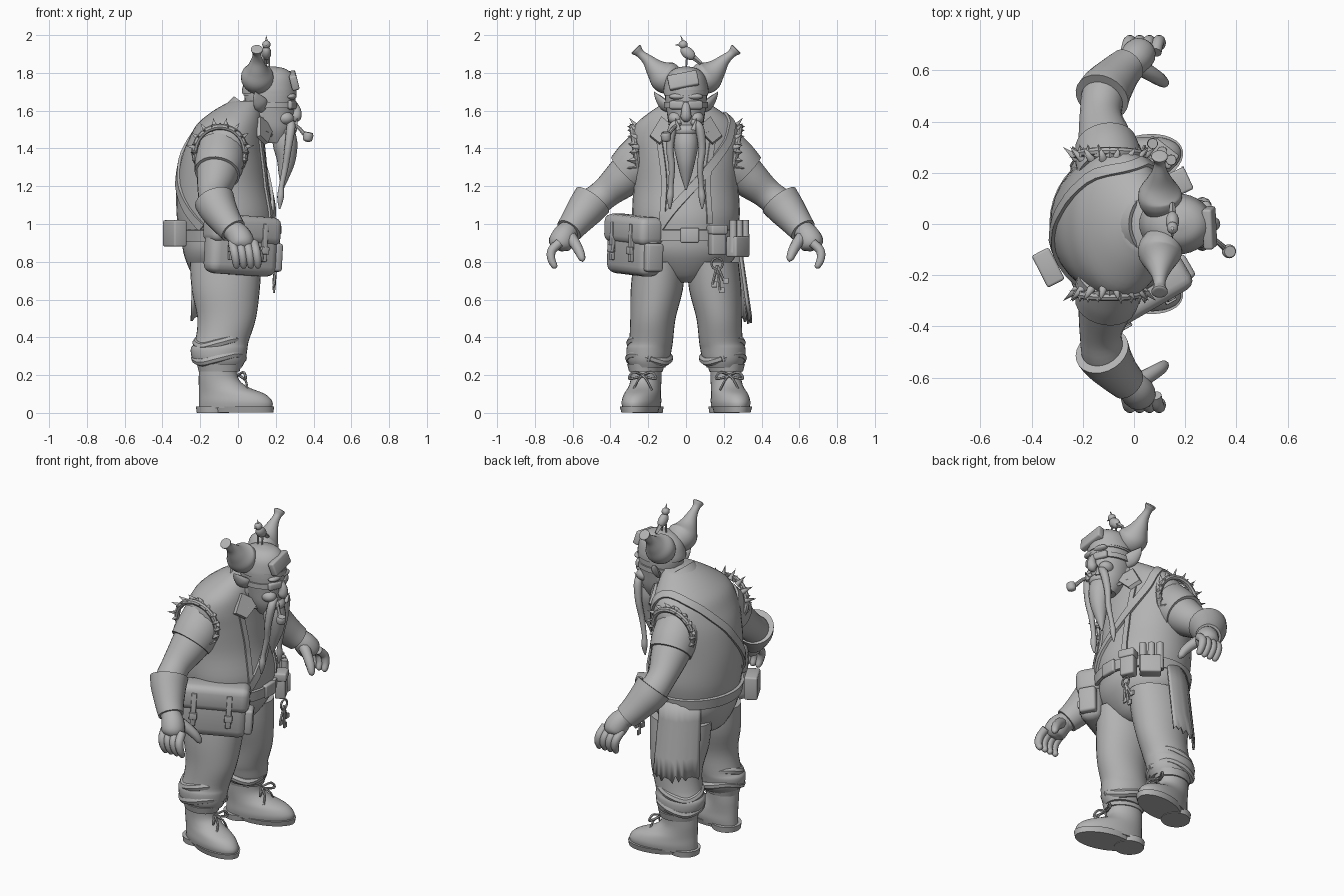
import bpy, bmesh, math, random
from mathutils import Vector, Matrix

random.seed(4)
if "Cube" in bpy.data.objects:
    bpy.data.objects.remove(bpy.data.objects["Cube"])
clay = bpy.data.materials.new("grey_clay")
clay.use_nodes = True
clay.diffuse_color = (.45, .45, .45, 1)
clay.node_tree.nodes["Principled BSDF"].inputs["Base Color"].default_value = (.45, .45, .45, 1)
made = []
shift = Matrix.Translation

def finish(name, bm, matrix=Matrix()):
    mesh = bpy.data.meshes.new(name)
    bmesh.ops.recalc_face_normals(bm, faces=bm.faces)
    bm.to_mesh(mesh)
    bm.free()
    mesh.materials.append(clay)
    thing = bpy.data.objects.new(name, mesh)
    bpy.context.collection.objects.link(thing)
    thing.matrix_world = matrix
    made.append(thing)
    return thing

def skin(name, rings, matrix=Matrix(), closed=False):
    bm = bmesh.new()
    rows = [[bm.verts.new(p) for p in ring] for ring in rings]
    for a, b in zip(rows, rows[1:] + (rows[:1] if closed else [])):
        for i in range(len(a)):
            bm.faces.new((a[i - 1], a[i], b[i], b[i - 1]))
    if not closed:
        bm.faces.new(rows[0])
        bm.faces.new(rows[-1])
    return finish(name, bm, matrix)

def circle(count, stop=math.tau):
    return [stop * i / count for i in range(count)]

def spline(rows, t):
    """Smooth interpolation through rows of equal length, t from 0 to 1."""
    i = min(int(t * (len(rows) - 1)), len(rows) - 2)
    f = t * (len(rows) - 1) - i
    near = [rows[max(0, min(len(rows) - 1, k))] for k in range(i - 1, i + 3)]
    return [.5 * (2 * q + (r - p) * f + (2 * p - 5 * q + 4 * r - s) * f * f + (3 * q - p - 3 * r + s) * f ** 3)
            for p, q, r, s in zip(*near)]

def loft(name, rows, matrix=Matrix()):
    """Stacked ellipses, each row is z, centre x, centre y, radius x, radius y."""
    steps = 4 * (len(rows) - 1)
    levels = [spline(rows, k / steps) for k in range(steps + 1)]
    return skin(name, [[(cx + rx * math.cos(a), cy + ry * math.sin(a), z) for a in circle(32)]
                       for z, cx, cy, rx, ry in levels], matrix)

def tube(name, rows, side=1, sides=16, flat=1):
    """Round sweep, each row is x, y, z, radius."""
    steps = 5 * (len(rows) - 1)
    spots = [spline(rows, k / steps) for k in range(steps + 1)]
    path = [Vector((x, y * side, z)) for x, y, z, r in spots]
    rings, u = [], None
    for k, p in enumerate(path):
        way = (path[min(k + 1, steps)] - path[max(k - 1, 0)]).normalized()
        u = (u - way * u.dot(way)).normalized() if u else way.orthogonal().normalized()
        v, r = way.cross(u) * flat, max(spots[k][3], .001)
        rings.append([p + r * (u * math.cos(a) + v * math.sin(a)) for a in circle(sides)])
    return skin(name, rings)

def band(name, path, normals, width, thick, closed=False):
    rings, n = [], len(path)
    for k, (p, out) in enumerate(zip(path, normals)):
        ahead = path[(k + 1) % n if closed else min(k + 1, n - 1)]
        behind = path[k - 1 if closed else max(k - 1, 0)]
        out = out.normalized()
        across = (ahead - behind).normalized().cross(out) * width / 2
        rings.append([p + across * i + out * thick * j for i, j in ((-1, -1), (1, -1), (1, 1), (-1, 1))])
    return skin(name, rings, closed=closed)

def box(name, size, matrix, bevel=.01):
    bm = bmesh.new()
    bmesh.ops.create_cube(bm, size=1, matrix=Matrix.Diagonal((*size, 1)))
    bmesh.ops.bevel(bm, geom=bm.edges[:], offset=bevel, segments=3, affect="EDGES", profile=.5)
    return finish(name, bm, matrix)

def ball(name, place, size, matrix=Matrix()):
    bm = bmesh.new()
    bmesh.ops.create_uvsphere(bm, u_segments=20, v_segments=12, radius=1)
    return finish(name, bm, shift(place) @ matrix @ Matrix.Diagonal((*size, 1)))

def cone(name, base, tip, radius, end=0, sides=10):
    base, way = Vector(base), Vector(tip) - Vector(base)
    bm = bmesh.new()
    bmesh.ops.create_cone(bm, cap_ends=True, segments=sides, radius1=radius, radius2=end, depth=way.length)
    return finish(name, bm, shift(base + way / 2) @ way.to_track_quat("Z", "Y").to_matrix().to_4x4())

def at(x, y, z, turn=0, tilt=0):
    return shift((x, y, z)) @ Matrix.Rotation(math.radians(turn), 4, "Z") @ Matrix.Rotation(tilt, 4, "Y")

# Torso and hips
TORSO = [(.95, -.06, 0, .25, .27), (1.05, -.065, 0, .26, .285), (1.2, -.08, 0, .245, .28), (1.35, -.075, 0, .225, .29),
         (1.45, -.06, 0, .2, .295), (1.53, -.04, 0, .175, .265), (1.6, 0, 0, .13, .18), (1.65, .04, 0, .08, .1)]
loft("vest_torso", TORSO)
loft("trouser_hips", [(.69, -.08, 0, .1, .06), (.73, -.08, 0, .16, .17), (.85, -.065, 0, .225, .275), (.97, -.06, 0, .235, .265)])

def torso_point(z, a):
    lo, hi = next((p for p in zip(TORSO, TORSO[1:]) if z <= p[1][0]), TORSO[-2:])
    f = (z - lo[0]) / (hi[0] - lo[0])
    z, cx, cy, rx, ry = (p + (q - p) * f for p, q in zip(lo, hi))
    return Vector((cx + rx * math.cos(a), ry * math.sin(a), z))

def on_torso(z, degrees, lift=0):
    """Point and outward normal on the torso at a height and heading."""
    a = math.radians(degrees)
    around = torso_point(z, a + .05) - torso_point(z, a - .05)
    n = around.cross(torso_point(z + .03, a) - torso_point(z - .03, a)).normalized()
    return torso_point(z, a) + n * lift, n

def torso_band(name, rows, width, thick, closed=False):
    spots = [on_torso(*spline(rows, k / 40), thick * .8) for k in range(40 if closed else 41)]
    band(name, *zip(*spots), width, thick, closed)

# Belt, bag strap and vest edges
torso_band("belt", [(.94, 0), (.94, 180), (.94, 360)], .06, .01, True)
torso_band("bag_strap", [(.95, -35), (1.1, -10), (1.25, 17), (1.4, 42), (1.53, 65), (1.57, 100),
                         (1.52, 140), (1.4, 167), (1.25, 190), (1.1, 215), (.98, 240)], .045, .008)
for side in (1, -1):
    torso_band("vest_front_edge", [(1.0, side * 26), (1.25, side * 24), (1.5, side * 30)], .03, .006)

# Collar
ring = circle(32)
flat_out = [Vector((math.cos(a), math.sin(a), 0)) for a in ring]
band("collar", [Vector((.06 + .105 * n.x, .135 * n.y, 1.565 - .075 * n.x)) for n in flat_out],
     [n + Vector((0, 0, 1)) for n in flat_out], .085, .008, True)
for side in (1, -1):
    corners = [(.1, .13, 1.56), (.17, .06, 1.5), (.14, .14, 1.42), (.1, .19, 1.46)]
    skin("collar_lapel", [[(x + d, y * side, z + d / 2) for x, y, z in corners] for d in (0, .02)])

for side, label in ((1, "left_"), (-1, "right_")):
    # Trouser leg with slouched folds
    loft(label + "leg", [(.24, -.09, side * .2, .11, .09), (.28, -.1, side * .2, .14, .112), (.34, -.1, side * .195, .15, .12),
                         (.38, -.085, side * .185, .142, .116), (.5, -.06, side * .175, .155, .12),
                         (.65, -.065, side * .155, .18, .138), (.8, -.065, side * .14, .19, .138)])
    for z, r in ((.29, .125), (.37, .118)):
        tube(label + "trouser_fold", [(r * math.cos(a) - .1, .195 + r * .83 * math.sin(a), z + .02 * math.sin(2 * a), .024)
                                      for a in circle(8) + [math.tau]], side, 8)
    # Boot with sole, heel, cuff and laces
    foot = at(-.09, side * .215, 0, side * 15)
    loft(label + "boot", [(.025, .08, 0, .2, .09), (.06, .08, 0, .2, .095), (.1, .06, 0, .18, .09),
                          (.14, .01, 0, .13, .082), (.19, -.015, 0, .105, .08), (.28, -.01, 0, .105, .085)], foot)
    loft(label + "sole", [(.003, .115, 0, .17, .09), (.035, .115, 0, .175, .1)], foot)
    loft(label + "heel", [(0, -.045, 0, .085, .08), (.035, -.045, 0, .09, .085)], foot)
    loft(label + "boot_cuff", [(.22, -.01, 0, .11, .088), (.26, -.01, 0, .12, .098)], foot)
    for y in (.05, -.05):
        tube(label + "lace_loop", [(0, .23, .2, .007), (.03, .23 + y, .215, .007), (.04, .23 + y * 1.4, .18, .007), (.01, .23, .195, .007)], side, 6)
        tube(label + "lace_end", [(0, .23, .2, .006), (.04, .23 + y / 2, .17, .006), (.05, .23 + y, .12, .006)], side, 6)
    # Arm, sleeve and gauntlet
    tube(label + "arm", [(-.09, .19, 1.38, .125), (-.1, .26, 1.31, .118), (-.115, .335, 1.24, .104), (-.13, .43, 1.16, .082),
                         (-.11, .525, 1.08, .085), (-.04, .61, .98, .06), (0, .64, .93, .05)], side, 24)
    tube(label + "sleeve", [(-.09, .19, 1.39, .13), (-.1, .26, 1.32, .13), (-.11, .31, 1.27, .121)], side, 24)
    tube(label + "gauntlet", [(-.125, .495, 1.125, .108), (-.105, .53, 1.08, .1), (-.06, .585, 1.01, .082), (-.025, .62, .965, .072)], side, 24)
    # Hand
    tube(label + "palm", [(-.03, .615, .98, .05), (.005, .645, .935, .065), (.025, .67, .89, .062), (.03, .68, .865, .03)], side)
    for x in (-.03, .008, .046, .084):
        tube(label + "finger", [(x, .67, .9, .024), (x + .01, .71, .86, .024), (x + .018, .713, .815, .022),
                                (x + .022, .695, .775, .016), (x + .022, .69, .765, .002)], side, 10)
    tube(label + "thumb", [(.01, .62, .94, .035), (.06, .59, .9, .03), (.1, .565, .855, .026), (.12, .55, .815, .018), (.122, .548, .8, .002)], side, 10)
    # Ragged armhole with spikes
    def rim(a, r, y):
        return (r * math.cos(a) - .095, side * y, 1.38 + r * math.sin(a))
    tube(label + "armhole_rim", [(*rim(a, .135, .265 + .02 * math.sin(a)), .016) for a in circle(12) + [math.tau]], 1, 8)
    for a in circle(20):
        cone(label + "torn_edge", rim(a, .135, .265), rim(a, .145, .295 + .02 * random.random()), .022, 0, 4)
    for a in circle(8, math.pi):
        cone(label + "shoulder_spike", rim(a + .2, .13, .255), rim(a + .2, .185, .3), .017)
    # Horn, ear, tusk, whisker and eyewear
    tube(label + "horn", [(.11, .04, 1.75, .06), (.105, .08, 1.765, .082), (.1, .12, 1.785, .084), (.1, .16, 1.82, .056),
                          (.1, .2, 1.865, .032), (.1, .24, 1.9, .022), (.1, .265, 1.925, .032), (.1, .268, 1.928, .01)], side, 24)
    tube(label + "ear", [(.14, .08, 1.61, .03), (.12, .12, 1.635, .04), (.1, .15, 1.67, .025), (.09, .17, 1.7, .002)], side, 12, .5)
    cone(label + "tusk", (.3, side * .04, 1.5), (.315, side * .055, 1.56), .014)
    tube(label + "whisker", [(.28, .03, 1.545, .015), (.28, .07, 1.51, .024), (.265, .085, 1.4, .02), (.25, .075, 1.3, .017),
                             (.23, .08, 1.2, .014), (.225, .085, 1.14, .018), (.22, .085, 1.08, .004)], side, 10)
    ball(label + "cheek", (.25, side * .055, 1.56), (.045, .04, .035))
    box(label + "goggle_lens", (.03, .085, .045), at(.285, side * .048, 1.63, side * 22), .012)
    ball(label + "brow", (.28, side * .04, 1.675), (.03, .05, .018))

# Head, neck and helmet
loft("head", [(1.43, .2, 0, .05, .05), (1.5, .185, 0, .1, .085), (1.58, .175, 0, .12, .1), (1.66, .17, 0, .135, .11),
              (1.74, .17, 0, .13, .108), (1.8, .17, 0, .1, .085), (1.825, .17, 0, .03, .03)])
tube("neck", [(-.02, 0, 1.48, .12), (.06, 0, 1.55, .11), (.15, 0, 1.6, .09)])
loft("helmet", [(1.69, .165, 0, .145, .12), (1.72, .165, 0, .142, .118), (1.78, .17, 0, .125, .102), (1.82, .175, 0, .08, .065), (1.835, .18, 0, .01, .01)])
for z, label in ((1.63, "goggle_strap"), (1.695, "helmet_band")):
    band(label, [Vector((.17 + .135 * n.x, .111 * n.y, z)) for n in flat_out], flat_out, .03, .006, True)
box("forehead_plate", (.04, .16, .08), at(.295, -.015, 1.76, 0, -.25) @ Matrix.Rotation(.2, 4, "X"))
tube("nose", [(.29, 0, 1.64, .02), (.31, 0, 1.6, .024), (.305, 0, 1.565, .028), (.285, 0, 1.55, .01)])
ball("jaw", (.25, 0, 1.495), (.06, .065, .04))
tube("beard", [(.24, 0, 1.49, .06), (.25, 0, 1.42, .065), (.255, 0, 1.34, .05), (.245, 0, 1.26, .03), (.235, 0, 1.18, .004)])
tube("pipe_stem", [(.28, -.03, 1.53, .01), (.32, -.065, 1.51, .01), (.355, -.095, 1.47, .012), (.37, -.105, 1.455, .014)], 1, 8)
tube("pipe_bowl", [(.365, -.105, 1.435, .008), (.367, -.105, 1.445, .024), (.372, -.107, 1.47, .027), (.375, -.108, 1.485, .022)])
# Bird on the helmet
ball("bird_body", (.15, .01, 1.905), (.026, .045, .03), Matrix.Rotation(-.7, 4, "X"))
ball("bird_head", (.15, -.015, 1.95), (.022, .024, .022))
cone("bird_beak", (.15, -.03, 1.95), (.15, -.06, 1.947), .008)
cone("bird_crest", (.15, -.015, 1.965), (.15, -.03, 2), .008)
cone("bird_tail", (.15, .03, 1.89), (.15, .08, 1.85), .016, .01, 4)
for x in (.135, .165):
    cone("bird_leg", (x, 0, 1.82), (x, .005, 1.89), .005, .005, 6)
# Shoulder bag
bag = at(.015, -.275, .885, 30, .06)
box("bag_body", (.41, .13, .31), bag, .05)
box("bag_flap", (.42, .15, .15), bag @ at(0, -.005, .085), .04)
box("bag_end_pocket", (.05, .1, .15), bag @ at(.21, 0, -.05), .015)
for x in (-.1, .1):
    box("bag_buckle_strap", (.03, .02, .2), bag @ at(x, -.076, .02), .004)
    box("bag_buckle", (.045, .02, .04), bag @ at(x, -.084, -.02), .004)
# Belt gear
box("buckle", (.03, .1, .08), at(.2, .02, .94))
box("belt_pouch", (.06, .085, .15), at(.18, .165, .91, 25))
box("belt_pouch_flap", (.075, .095, .05), at(.18, .165, .97, 25))
box("vial_case", (.07, .12, .11), at(.11, .275, .88, 52))
for x, y in ((.145, .25), (.109, .282), (.073, .314)):
    cone("vial", (x, y, .85), (x, y, 1.02), .022, .02, 14)
tube("key_ring", [(.2, .165 + .03 * math.cos(a), .79 + .03 * math.sin(a), .006) for a in circle(8) + [math.tau]], 1, 6)
for y, z in ((.14, .68), (.18, .65), (.2, .7)):
    cone("key", (.2, .165, .78), (.19, y, z), .008, .008, 6)
    box("key_bit", (.01, .03, .03), at(.19, y + .01, z), .002)
box("back_pouch", (.075, .14, .14), at(-.335, -.17, .95, 27))
# Ragged coat tail on the left hip
bm = bmesh.new()
strips = []
for k in range(17):
    a, drop = math.radians(75 + 4 * k), .48 - .025 * (k % 2) - .04 * random.random()
    strips.append([bm.verts.new(((.22 + .02 * f) * math.cos(a) - .07, (.285 + .065 * f) * math.sin(a), .95 - drop * f))
                   for f in (0, .25, .5, .75, 1)])
for a, b in zip(strips, strips[1:]):
    for i in range(4):
        bm.faces.new((a[i], b[i], b[i + 1], a[i + 1]))
finish("coat_tail", bm).modifiers.new("cloth_thickness", "SOLIDIFY").thickness = .012
# Smooth shading with sharp edges kept
bpy.ops.object.select_all(action="DESELECT")
for thing in made:
    thing.select_set(True)
bpy.context.view_layer.objects.active = made[0]
bpy.ops.object.shade_smooth_by_angle(angle=math.radians(40))
